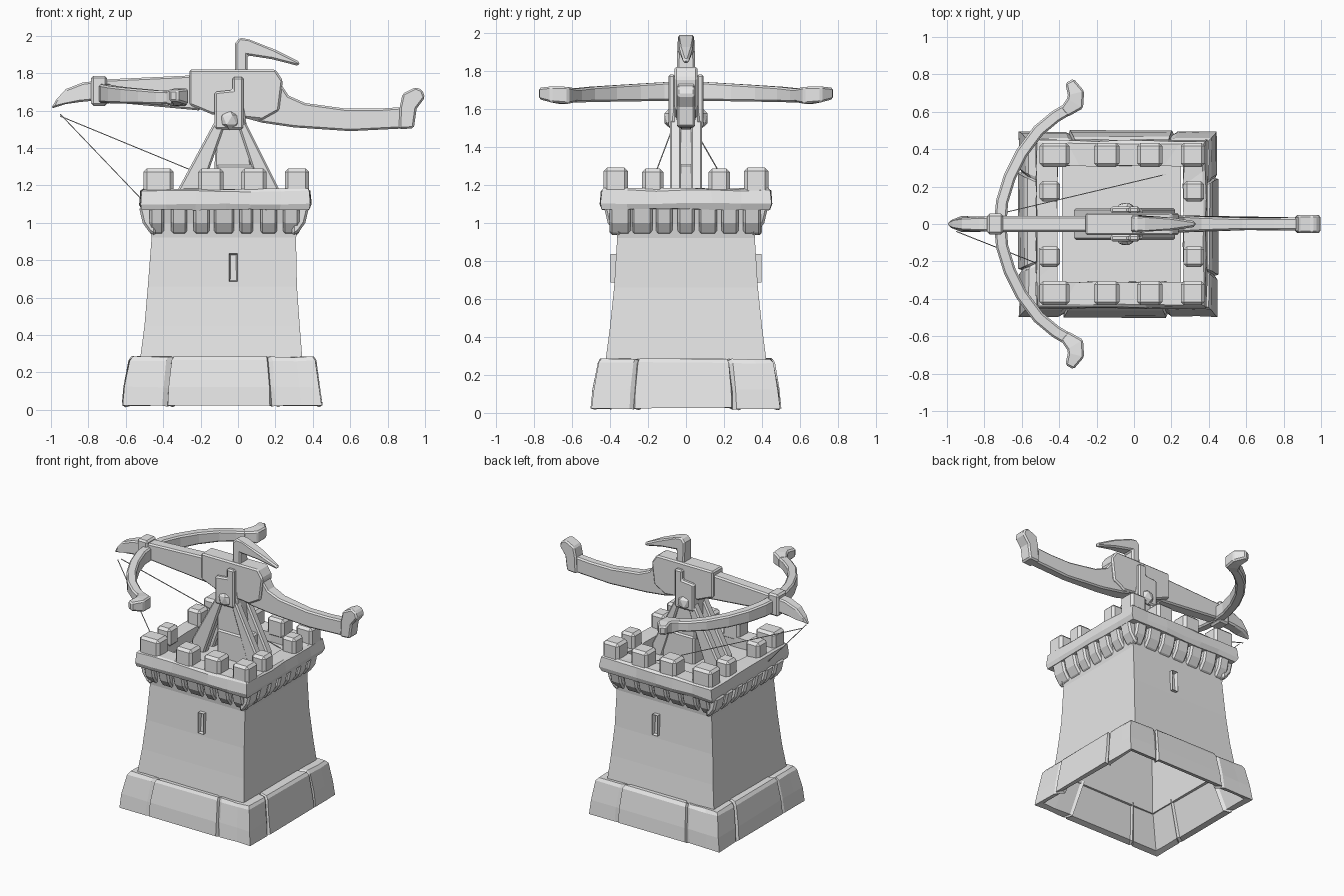
import bpy, bmesh, math, random
from mathutils import Vector

random.seed(4)
cube = bpy.data.objects.get("Cube")
if cube:
    bpy.data.objects.remove(cube, do_unlink=True)

stone = bpy.data.materials.new("plain_grey")
stone.use_nodes = True
GREY = (0.8, 0.8, 0.8, 1)
stone.diffuse_color = GREY
stone.node_tree.nodes["Principled BSDF"].inputs["Base Color"].default_value = GREY


def finish(name, bm, bevel=0.0):
    bmesh.ops.recalc_face_normals(bm, faces=bm.faces)
    mesh = bpy.data.meshes.new(name)
    bm.to_mesh(mesh)
    bm.free()
    mesh.materials.append(stone)
    ob = bpy.data.objects.new(name, mesh)
    bpy.context.collection.objects.link(ob)
    if bevel:
        mod = ob.modifiers.new("worn_edges", "BEVEL")
        mod.width = bevel
        mod.limit_method = "ANGLE"
        mod.angle_limit = math.radians(40)
    return ob


def prism(name, profile, width, y=0.0, bevel=0.01):
    """Side profile in x and z, widened along y; width may vary per point."""
    widths = width if isinstance(width, list) else [width] * len(profile)
    bm = bmesh.new()
    near = [bm.verts.new((x, y - w, z)) for (x, z), w in zip(profile, widths)]
    far = [bm.verts.new((x, y + w, z)) for (x, z), w in zip(profile, widths)]
    bm.faces.new(near)
    bm.faces.new(far[::-1])
    for i in range(len(near)):
        j = (i + 1) % len(near)
        bm.faces.new((near[i], near[j], far[j], far[i]))
    return finish(name, bm, bevel)


def box(name, x0, x1, z0, z1, width, y=0.0, bevel=0.012):
    return prism(name, [(x0, z0), (x1, z0), (x1, z1), (x0, z1)], width, y, bevel)


def beam(name, path, sizes, bevel=0.0):
    """Rectangular section swept along a path; sizes are half width and height."""
    pts = [Vector(p) for p in path]
    bm = bmesh.new()
    rings = []
    for i, p in enumerate(pts):
        t = pts[min(i + 1, len(pts) - 1)] - pts[max(i - 1, 0)]
        side = t.cross(Vector((0, 0, 1))).normalized()
        w, h = sizes[i] if isinstance(sizes, list) else sizes
        up = Vector((0, 0, h))
        rings.append([bm.verts.new(p + side * a * w + up * b)
                      for a, b in ((-1, -1), (1, -1), (1, 1), (-1, 1))])
    for a, b in zip(rings, rings[1:]):
        for i in range(4):
            j = (i + 1) % 4
            bm.faces.new((a[i], a[j], b[j], b[i]))
    bm.faces.new(rings[0])
    bm.faces.new(rings[-1])
    return finish(name, bm, bevel)


def loft(name, levels, cuts=(-1, 1), relief=None, jitter=0.0, bevel=0.0, close=False):
    """Rectangular rings (x0, x1, half depth, z), with columns at the cuts."""
    bm = bmesh.new()
    rings = []
    for x0, x1, hy, z in levels:
        cx, hx = (x0 + x1) / 2, (x1 - x0) / 2
        ring = []
        for side in range(4):
            for k, c in enumerate(cuts[:-1]):
                u, v = ((c, -1), (1, c), (-c, 1), (-1, -c))[side]
                r = relief[side][k] if relief else 0
                n = [random.uniform(-jitter, jitter) for _ in range(3)]
                ring.append(bm.verts.new((cx + u * (hx + r) + n[0],
                                          v * (hy + r) + n[1], z + r * 0.5 + n[2])))
        rings.append(ring)
    count = len(rings[0])
    pairs = list(zip(rings, rings[1:])) + ([(rings[-1], rings[0])] if close else [])
    for a, b in pairs:
        for i in range(count):
            j = (i + 1) % count
            bm.faces.new((a[i], a[j], b[j], b[i]))
    return finish(name, bm, bevel)


# Plinth of large stones, hollow below; narrow recessed columns are the joints
relief = [[0.005, 0.005, -0.008, 0.01, 0.01, -0.008, 0.004, 0.004] for _ in range(4)]
loft("plinth", [(-0.61, 0.44, 0.49, 0.02), (-0.60, 0.43, 0.48, 0.12),
                (-0.575, 0.41, 0.455, 0.26), (-0.56, 0.395, 0.44, 0.28),
                (-0.49, 0.31, 0.39, 0.28), (-0.57, 0.40, 0.45, 0.03)],
     (-1, -0.6, -0.57, -0.54, 0.48, 0.51, 0.54, 0.8, 1), relief, 0.003, close=True)

# Tower shaft with a hollow inside
loft("tower_shaft", [(-0.525, 0.345, 0.425, 0.26), (-0.50, 0.33, 0.40, 0.45),
                     (-0.482, 0.315, 0.378, 0.66), (-0.462, 0.31, 0.362, 0.92),
                     (-0.475, 0.325, 0.372, 1.0), (-0.49, 0.345, 0.395, 1.09),
                     (-0.41, 0.27, 0.31, 1.09), (-0.43, 0.28, 0.33, 0.9),
                     (-0.49, 0.31, 0.39, 0.26)], close=True)

# Parapet ring and the floor inside it
loft("parapet", [(-0.515, 0.38, 0.44, 1.07), (-0.525, 0.39, 0.45, 1.10),
                 (-0.52, 0.385, 0.445, 1.17), (-0.505, 0.37, 0.43, 1.18),
                 (-0.41, 0.265, 0.31, 1.18), (-0.41, 0.265, 0.31, 1.07)],
     (-1, -0.7, -0.35, 0, 0.3, 0.65, 1), jitter=0.005, close=True)
box("tower_floor", -0.385, 0.25, 1.08, 1.11, 0.312, bevel=0)

# Wedge-shaped corbels under the parapet on all four sides
wedge = [(-0.02, 0.93), (0.015, 0.95), (0.05, 1.0), (0.07, 1.085), (-0.02, 1.085)]
for side in range(4):
    angle = side * math.pi / 2
    reach = 0.385 if side % 2 == 0 else 0.362
    for k in range(7):
        ob = prism("corbel", wedge, random.uniform(0.035, 0.055), bevel=0.012)
        along = (k - 3) / 3 * (reach - 0.02)
        out = Vector((reach, along * (0.95 if side % 2 == 0 else 1.05), 0))
        out.rotate(ob.rotation_euler.to_matrix())
        c, s = math.cos(angle), math.sin(angle)
        ob.location = (out.x * c - out.y * s - 0.075, out.x * s + out.y * c, 0)
        ob.rotation_euler.z = angle

# Merlons: four along front and back, two between the corners at each end
for y in (-0.37, 0.37):
    for x, half in ((-0.425, 0.08), (-0.145, 0.068), (0.085, 0.068), (0.315, 0.065)):
        box("merlon", x - half, x + half, 1.15, 1.29, 0.064, y, 0.018)
for x in (-0.45, 0.32):
    for y in (-0.175, 0.175):
        box("merlon", x - 0.055, x + 0.055, 1.15, 1.285, 0.056, y, 0.018)

# Arrow slits with raised frames on front and back
for sign in (-1, 1):
    bm = bmesh.new()
    bmesh.ops.create_cube(bm, size=1)
    for v in bm.verts:
        v.co = (v.co.x * 0.045 - 0.025, v.co.y * 0.05 + sign * 0.372, v.co.z * 0.15 + 0.76)
    face = max(bm.faces, key=lambda f: f.calc_center_median().y * sign)
    bmesh.ops.inset_region(bm, faces=[face], thickness=0.012)
    for v in face.verts:
        v.co.y -= sign * 0.03
    finish("arrow_slit", bm)

# Mount: base block, post, sloping braces, cheeks and pivot bolts
box("mount_base", -0.12, 0.14, 1.08, 1.31, 0.08)
prism("mount_post", [(-0.125, 1.28), (0.075, 1.28), (0.05, 1.5), (0.03, 1.62), (-0.12, 1.62)], 0.07)
for y in (-0.055, 0.055):
    prism("rear_brace", [(0.0, 1.52), (0.04, 1.54), (0.22, 1.18), (0.22, 1.10), (0.14, 1.10)], 0.03, y)
    prism("front_brace", [(-0.06, 1.55), (-0.12, 1.55), (-0.32, 1.18), (-0.32, 1.10), (-0.22, 1.10)], 0.03, y)
for y in (-0.075, 0.075):
    prism("mount_cheek", [(-0.125, 1.5), (0.03, 1.5), (0.03, 1.78), (-0.03, 1.78),
                          (-0.03, 1.71), (-0.125, 1.70)], 0.018, y)
    bm = bmesh.new()
    bmesh.ops.create_icosphere(bm, subdivisions=1, radius=0.055)
    bmesh.ops.scale(bm, verts=bm.verts, vec=(1.05, 0.7, 1.05))
    bmesh.ops.translate(bm, verts=bm.verts, vec=(-0.045, y * 1.07, 1.55))
    finish("pivot_bolt", bm, 0.006)

# Crossbow: front bar, body, tail with upturned grip
prism("front_bar", [(-0.74, 1.65), (-0.2, 1.60), (-0.2, 1.79), (-0.74, 1.765)], 0.043)
prism("crossbow_body", [(-0.26, 1.63), (-0.21, 1.61), (-0.14, 1.58), (0.13, 1.55), (0.22, 1.60),
                        (0.24, 1.76), (0.20, 1.82), (-0.26, 1.82)], 0.06)
prism("tail_stock", [(0.0, 1.57), (0.13, 1.535), (0.3, 1.51), (0.6, 1.49), (0.9, 1.505),
                     (0.9, 1.62), (0.75, 1.61), (0.58, 1.61), (0.36, 1.64), (0.27, 1.68),
                     (0.23, 1.74), (0.2, 1.77), (0.0, 1.77)],
      [0.05, 0.05, 0.04, 0.033, 0.035, 0.035, 0.033, 0.033, 0.04, 0.045, 0.05, 0.05, 0.05])
prism("tail_grip", [(0.86, 1.5), (0.94, 1.505), (0.955, 1.61), (1.0, 1.67), (0.985, 1.71),
                    (0.95, 1.725), (0.88, 1.69), (0.865, 1.62)], 0.047)

# Front collar and curved point
box("front_collar", -0.785, -0.70, 1.625, 1.785, 0.055)
prism("curved_point", [(-0.7, 1.66), (-0.85, 1.645), (-0.92, 1.635), (-1.0, 1.61),
                       (-0.97, 1.66), (-0.92, 1.715), (-0.83, 1.75), (-0.7, 1.765)],
      [0.04, 0.04, 0.035, 0.012, 0.028, 0.036, 0.04, 0.04])

# Hooked lever on top
prism("hook_lever", [(-0.015, 1.6), (-0.015, 1.96), (0.01, 1.99), (0.06, 1.98), (0.2, 1.925),
                     (0.33, 1.86), (0.325, 1.838), (0.18, 1.875), (0.05, 1.895), (0.05, 1.6)],
      [0.05, 0.045, 0.04, 0.045, 0.035, 0.015, 0.015, 0.03, 0.045, 0.05])

# Bow limbs with knobbed ends, mirrored across the stock
bow_path = [(-0.715, 0, 1.69), (-0.705, 0.12, 1.69), (-0.665, 0.25, 1.685),
            (-0.60, 0.38, 1.68), (-0.51, 0.50, 1.675), (-0.42, 0.575, 1.67), (-0.335, 0.625, 1.67)]
knob_path = [(-0.375, 0.595, 1.67), (-0.315, 0.645, 1.67), (-0.31, 0.70, 1.675), (-0.345, 0.765, 1.68)]
for name, path, size in (
        ("bow_limb", bow_path, [(0.033, 0.052 - 0.003 * i) for i in range(len(bow_path))]),
        ("bow_knob", knob_path, [(0.03, 0.036), (0.05, 0.045), (0.045, 0.042), (0.025, 0.03)])):
    limb = beam(name, path, size, 0.01)
    mod = limb.modifiers.new("mirror", "MIRROR")
    mod.use_axis = (False, True, False)

# Thin stay ropes from the point down to the tower
beam("stay_rope", [(-0.95, -0.04, 1.58), (-0.52, -0.21, 1.13)], (0.0025, 0.0025))
beam("stay_rope", [(-0.95, 0.0, 1.57), (0.19, 0.27, 1.10)], (0.0025, 0.0025))
